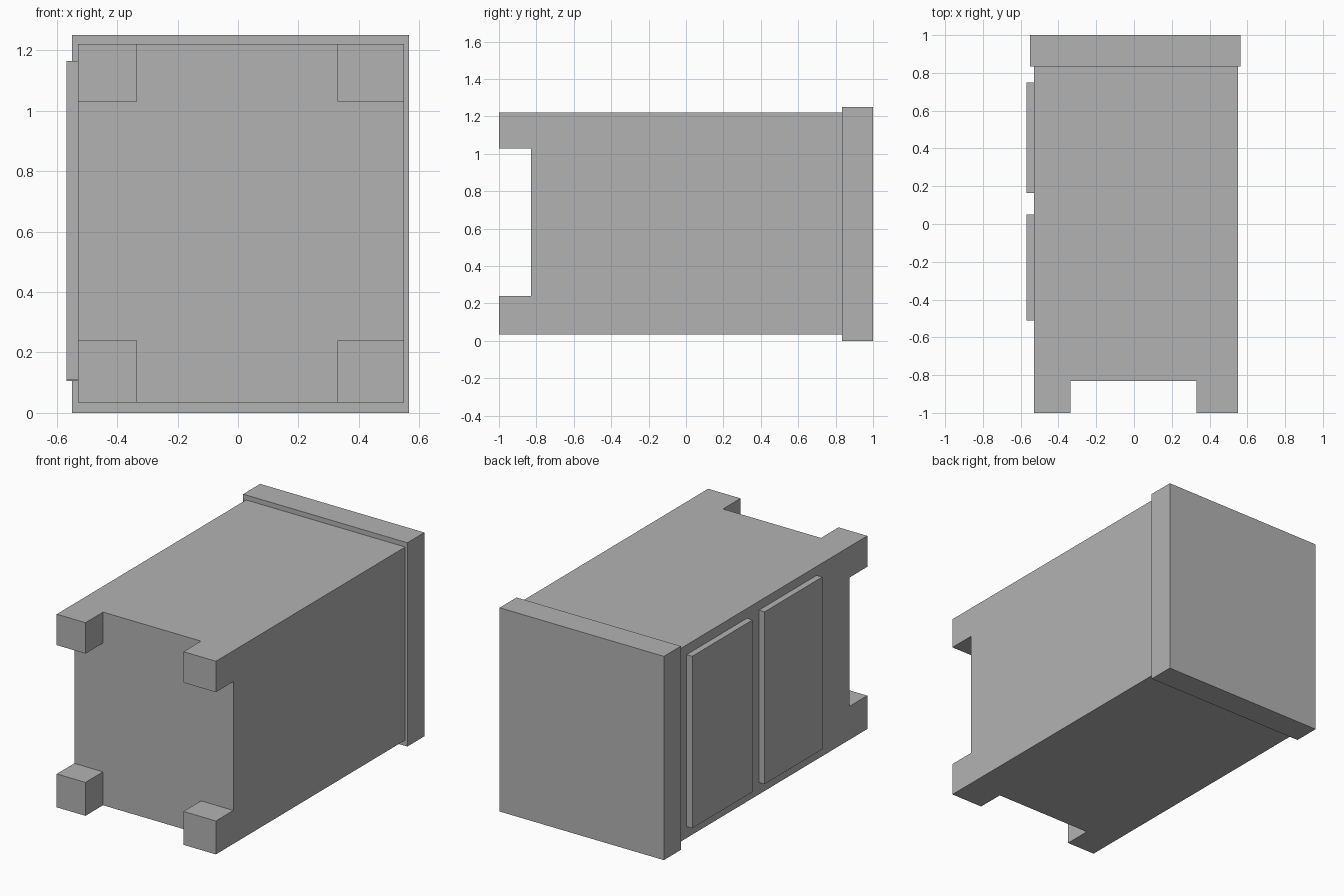
import bpy
import bmesh
from mathutils import Vector

cube = bpy.data.objects.get("Cube")
if cube:
    bpy.data.objects.remove(cube, do_unlink=True)

grey = bpy.data.materials.new("plain_grey")
grey.use_nodes = True
colour = (0.45, 0.45, 0.45, 1)
grey.diffuse_color = colour
grey.node_tree.nodes["Principled BSDF"].inputs["Base Color"].default_value = colour


def add_box(bm, low, high):
    """Add a box spanning two opposite corners."""
    low, high = Vector(low), Vector(high)
    verts = bmesh.ops.create_cube(bm, size=1)["verts"]
    for v in verts:
        v.co = (low + high) / 2 + v.co * (high - low)


def finish(name, bm):
    mesh = bpy.data.meshes.new(name)
    bm.to_mesh(mesh)
    bm.free()
    mesh.materials.append(grey)
    obj = bpy.data.objects.new(name, mesh)
    bpy.context.collection.objects.link(obj)
    return obj


def box(name, low, high):
    bm = bmesh.new()
    add_box(bm, low, high)
    return finish(name, bm)


# Cabinet body lying on its back, with legs extruded from its corner faces
xs = (-0.53, -0.335, 0.33, 0.55)
zs = (0.035, 0.24, 1.03, 1.22)
base_y, foot_y, top_y = -0.83, -1.0, 0.835

bm = bmesh.new()
add_box(bm, (xs[0], base_y, zs[0]), (xs[3], top_y, zs[3]))
cuts = [((x, 0, 0), (1, 0, 0)) for x in xs[1:3]]
cuts += [((0, 0, z), (0, 0, 1)) for z in zs[1:3]]
for point, normal in cuts:
    bmesh.ops.bisect_plane(bm, geom=bm.verts[:] + bm.edges[:] + bm.faces[:],
                           plane_co=point, plane_no=normal)
bm.normal_update()
corners = []
for f in bm.faces:
    c = f.calc_center_median()
    if f.normal.y < -0.9 and not xs[1] < c.x < xs[2] and not zs[1] < c.z < zs[2]:
        corners.append(f)
for f in bmesh.ops.extrude_discrete_faces(bm, faces=corners)["faces"]:
    for v in f.verts:
        v.co.y = foot_y
bmesh.ops.recalc_face_normals(bm, faces=bm.faces[:])
finish("cabinet_body_with_legs", bm)

# Overhanging top slab
box("top_slab", (-0.55, top_y, 0), (0.565, 1, 1.25))

# Two drawer fronts on the side
box("upper_drawer_front", (-0.568, 0.165, 0.105), (xs[0], 0.75, 1.16))
box("lower_drawer_front", (-0.568, -0.51, 0.108), (xs[0], 0.05, 1.165))
